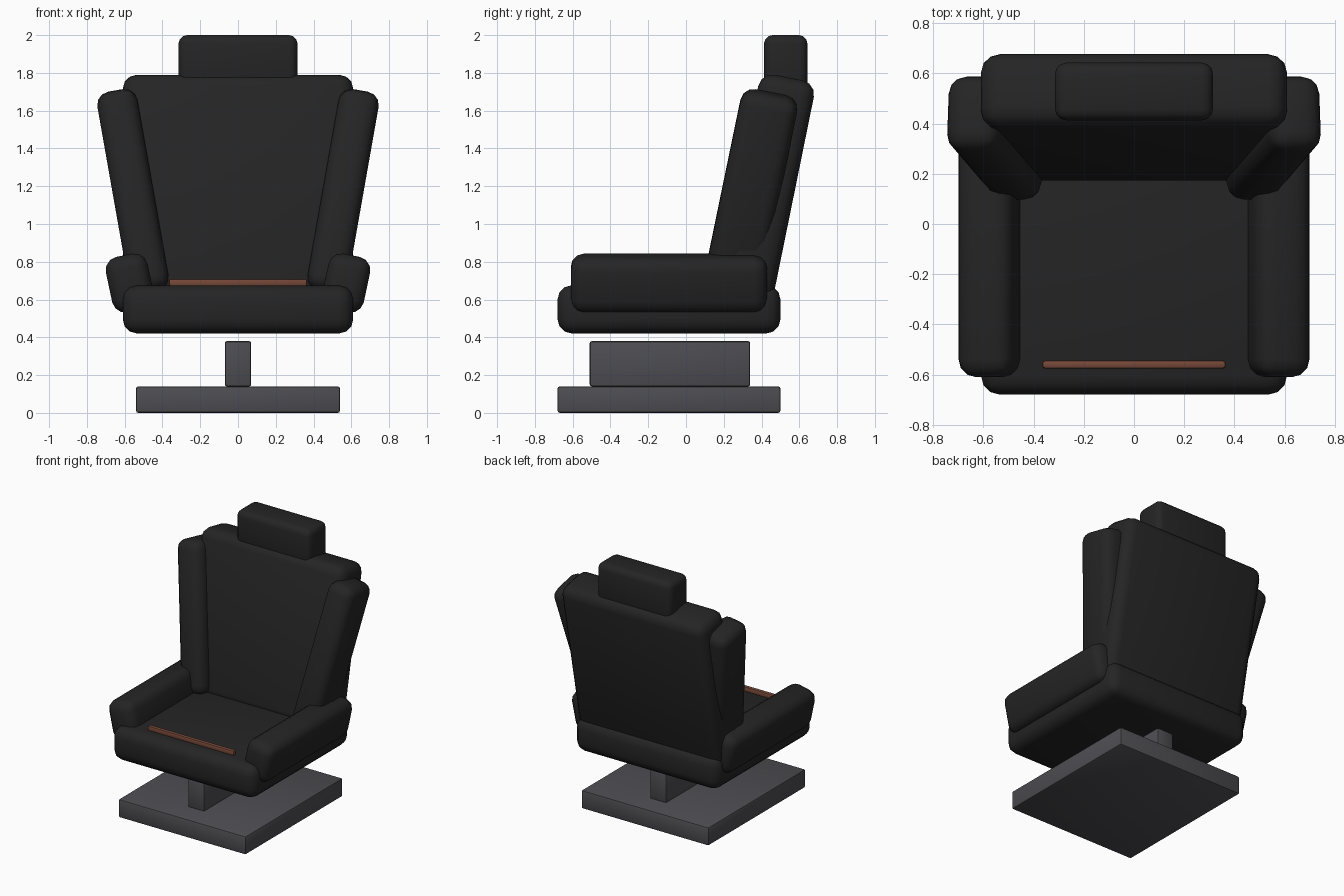
import bpy
from math import radians

cube = bpy.data.objects.get("Cube")
if cube:
    bpy.data.objects.remove(cube, do_unlink=True)


def make_material(name, rgb):
    mat = bpy.data.materials.new(name)
    mat.use_nodes = True
    mat.diffuse_color = (*rgb, 1)
    bsdf = mat.node_tree.nodes["Principled BSDF"]
    bsdf.inputs["Base Color"].default_value = (*rgb, 1)
    return mat


black = make_material("black leather", (0.018, 0.018, 0.018))
grey = make_material("dark grey metal", (0.075, 0.075, 0.085))
brown = make_material("brown piping", (0.18, 0.065, 0.04))


def rounded_box(name, center, size, mat, radius, segments=3, pitch=0, lean=0):
    """Box with rounded edges; pitch tips it backwards, lean tips it towards +x."""
    bpy.ops.mesh.primitive_cube_add(
        size=1, location=center, rotation=(radians(-pitch), radians(lean), 0))
    obj = bpy.context.object
    obj.name = name
    obj.scale = size
    bpy.ops.object.transform_apply(location=False, rotation=False, scale=True)
    obj.data.materials.append(mat)
    bevel = obj.modifiers.new("Rounding", 'BEVEL')
    bevel.width = radius
    bevel.segments = segments
    bpy.ops.object.modifier_apply(modifier=bevel.name)
    bpy.ops.object.shade_smooth_by_angle(angle=radians(40))
    return obj


# Stand
rounded_box("base_plate", (0, -0.09, 0.07), (1.08, 1.18, 0.14), grey, 0.012, 2)
rounded_box("pedestal", (0, -0.085, 0.26), (0.14, 0.85, 0.24), grey, 0.012, 2)

# Seat and its front piping
rounded_box("seat_cushion", (0, -0.09, 0.548), (1.22, 1.18, 0.255), black, 0.075)
rounded_box("seat_piping", (0, -0.56, 0.69), (0.73, 0.032, 0.04), brown, 0.01, 2)

# Reclined backrest and upright headrest
rounded_box("backrest", (0, 0.425, 1.187), (1.22, 0.30, 1.2), black, 0.075, pitch=11.5)
rounded_box("headrest", (0, 0.528, 1.85), (0.63, 0.23, 0.30), black, 0.045)

# Bolsters on both sides
for side, sign in (("left", 1), ("right", -1)):
    rounded_box(side + "_seat_bolster", (sign * 0.5725, -0.09, 0.6875),
                (0.225, 1.04, 0.30), black, 0.07, lean=sign * 12)
    rounded_box(side + "_back_bolster", (sign * 0.554, 0.342, 1.16),
                (0.215, 0.305, 1.1), black, 0.07, pitch=11.5, lean=sign * 10)
